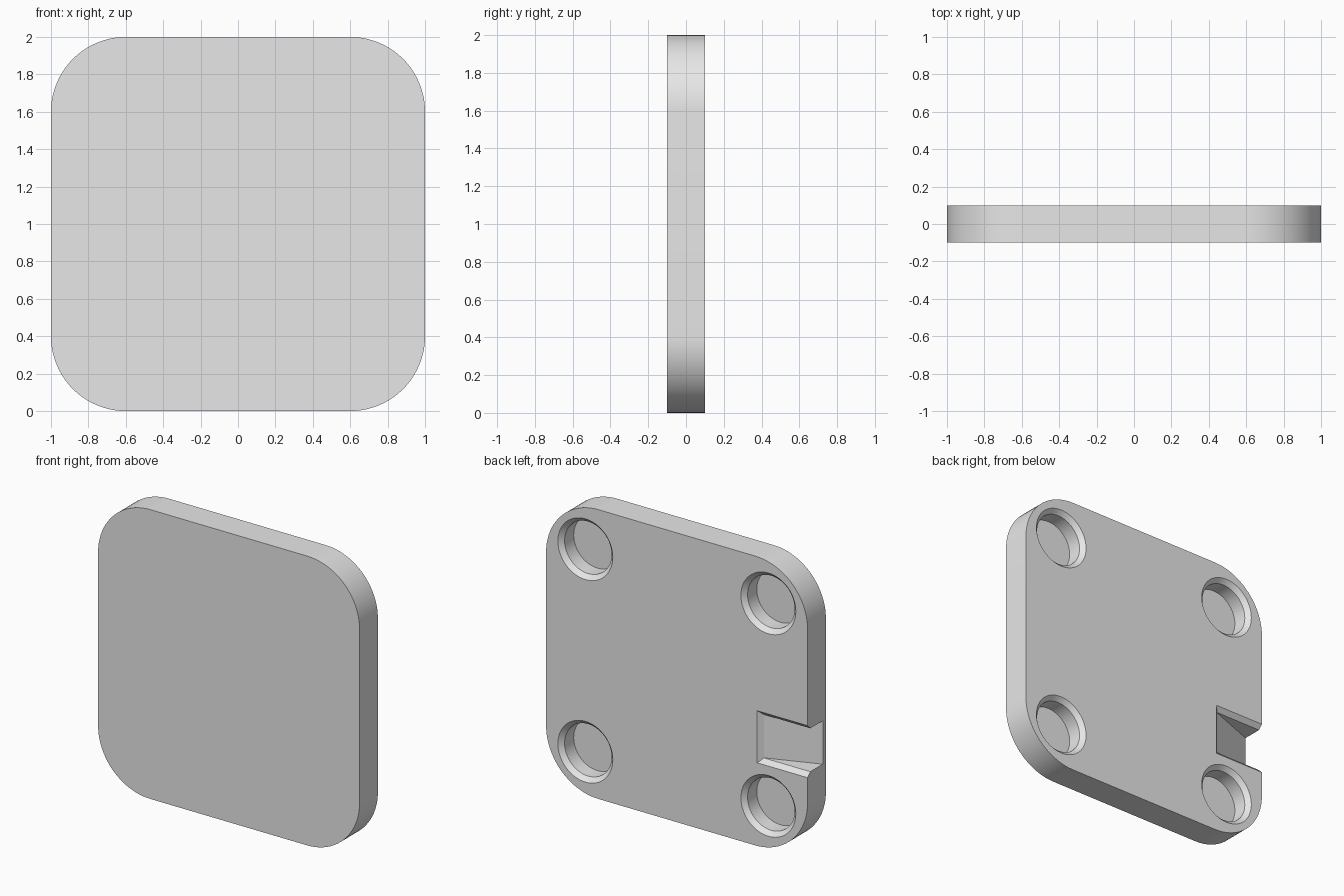
import bpy, bmesh
from math import sin, cos, pi, radians
from mathutils import Vector

cube = bpy.data.objects.get("Cube")
if cube:
    bpy.data.objects.remove(cube, do_unlink=True)

HALF, THICK, CORNER, ROUND = 1.0, 0.1, 0.4, 0.04
RIM = 0.03           # chamfer width on the holes and the notch
RIM_Y = THICK - RIM

grey = bpy.data.materials.new("light_grey")
grey.use_nodes = True
grey.diffuse_color = (0.8, 0.8, 0.8, 1)
grey.node_tree.nodes["Principled BSDF"].inputs["Base Color"].default_value = (0.8, 0.8, 0.8, 1)


def finish(name, bm):
    bmesh.ops.recalc_face_normals(bm, faces=bm.faces[:])
    mesh = bpy.data.meshes.new(name)
    bm.to_mesh(mesh)
    bm.free()
    mesh.materials.append(grey)
    obj = bpy.data.objects.new(name, mesh)
    bpy.context.collection.objects.link(obj)
    return obj


def loft(rings):
    """Closed solid through a list of equal-length point rings."""
    bm = bmesh.new()
    loops = [[bm.verts.new(p) for p in ring] for ring in rings]
    for a, b in zip(loops, loops[1:]):
        n = len(a)
        for i in range(n):
            bm.faces.new((a[i], a[(i + 1) % n], b[(i + 1) % n], b[i]))
    bm.faces.new(loops[0])
    bm.faces.new(loops[-1])
    return bm


def circle(cx, cz, r, y, n=64):
    return [Vector((cx + r * cos(2 * pi * i / n), y, cz + r * sin(2 * pi * i / n)))
            for i in range(n)]


def rounded_square(y, steps=20):
    ring, c = [], HALF - CORNER
    for k, (sx, sz) in enumerate([(1, 1), (-1, 1), (-1, -1), (1, -1)]):
        for i in range(steps + 1):
            t = (k + i / steps) * pi / 2
            ring.append(Vector((sx * c + CORNER * cos(t), y, HALF + sz * c + CORNER * sin(t))))
    return ring


# Plate with softly rounded rims
bm = loft([rounded_square(-THICK), rounded_square(THICK)])
rims = [e for e in bm.edges if abs(e.verts[0].co.y - e.verts[1].co.y) < 1e-5]
bmesh.ops.bevel(bm, geom=rims, offset=ROUND, segments=6, profile=0.5, affect='EDGES')
plate = finish("plate", bm)

# Four chamfered blind holes in the back
cutters = []
for x in (-0.7, 0.7):
    for z in (0.3, 1.7):
        cutters.append(finish("hole_cutter", loft([
            circle(x, z, 0.18 + 2 * RIM, THICK + RIM),
            circle(x, z, 0.18, RIM_Y),
            circle(x, z, 0.18, -0.03)])))


# Ramped notch, deepest where it opens through the side
def notch_ring(grow, y_in, y_out):
    x_in, x_out, low, high = -0.645 + grow, -1.2, 0.605 - grow, 0.905 + grow
    return [(x_in, y_in, low), (x_in, y_in, high), (x_out, y_out, high), (x_out, y_out, low)]


cutters.append(finish("notch_cutter", loft([
    notch_ring(2 * RIM, THICK + RIM, THICK + RIM),
    notch_ring(0, RIM_Y, RIM_Y),
    notch_ring(0, RIM_Y - 0.002, -0.141)])))

# Cut the plate, then drop the cutters
bpy.ops.object.select_all(action='DESELECT')
plate.select_set(True)
bpy.context.view_layer.objects.active = plate
for cutter in cutters:
    cutter.hide_render = True
    cut = plate.modifiers.new("cut", 'BOOLEAN')
    cut.operation, cut.solver, cut.object = 'DIFFERENCE', 'EXACT', cutter
    bpy.ops.object.modifier_apply(modifier=cut.name)
    bpy.data.objects.remove(cutter, do_unlink=True)

bpy.ops.object.shade_smooth_by_angle(angle=radians(30))
